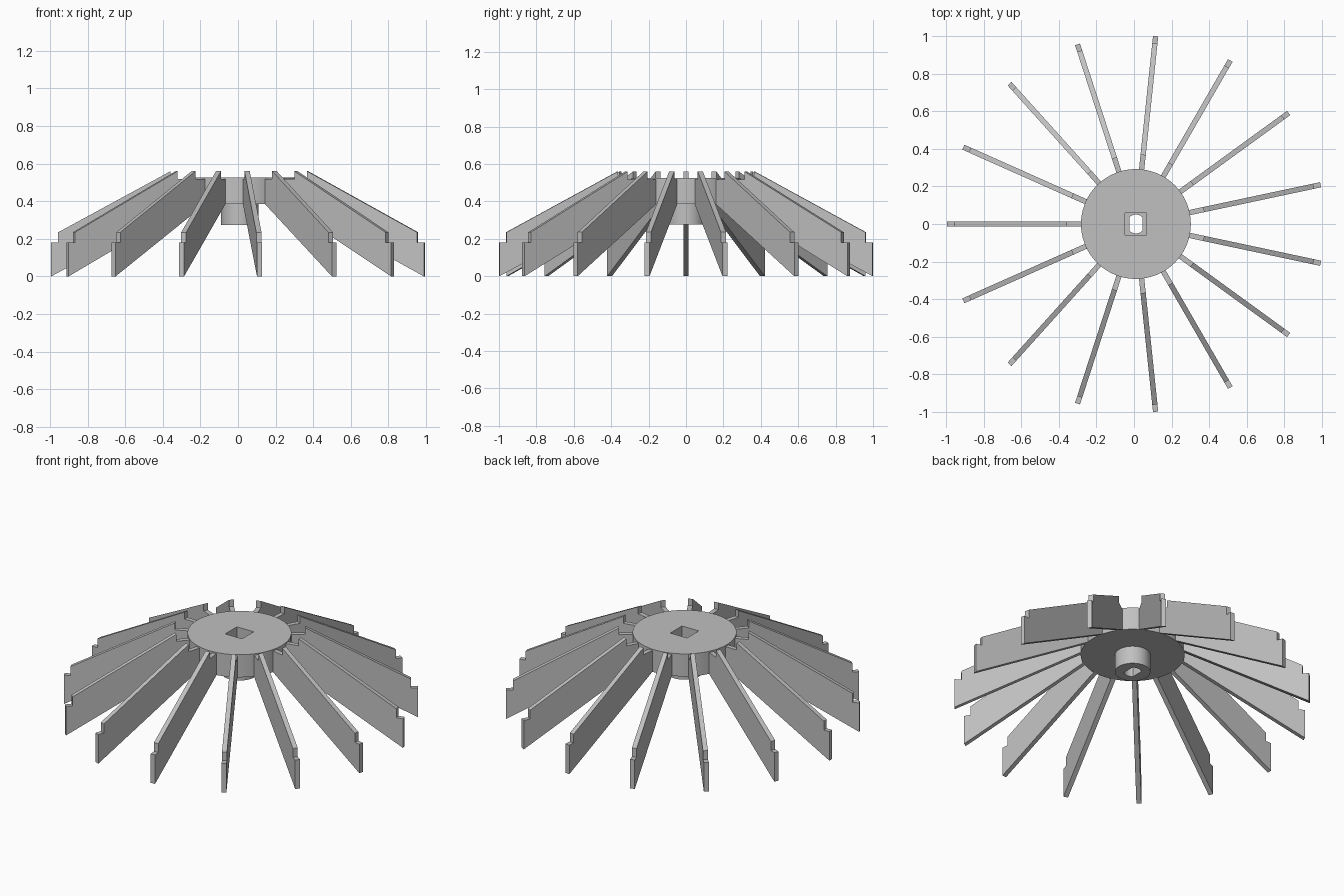
import bpy
import bmesh
from math import radians
from mathutils import Matrix, Vector

if "Cube" in bpy.data.objects:
    bpy.data.objects.remove(bpy.data.objects["Cube"])

CENTRE_X = 0.01
BLADES = 15
THICKNESS = 0.028

grey = bpy.data.materials.new("plain grey")
grey.use_nodes = True
colour = (0.53, 0.53, 0.53, 1)
grey.diffuse_color = colour
grey.node_tree.nodes["Principled BSDF"].inputs["Base Color"].default_value = colour


def finish(name, bm):
    bmesh.ops.recalc_face_normals(bm, faces=bm.faces)
    mesh = bpy.data.meshes.new(name)
    bm.to_mesh(mesh)
    bm.free()
    mesh.materials.append(grey)
    obj = bpy.data.objects.new(name, mesh)
    bpy.context.collection.objects.link(obj)
    obj.location.x = CENTRE_X
    return obj


def cylinder(name, radius, bottom, top, flat=None, sides=64):
    """Upright cylinder; flat limits x to make a slot with two flat sides."""
    bm = bmesh.new()
    bmesh.ops.create_cone(bm, cap_ends=True, segments=sides, radius1=radius, radius2=radius,
                          depth=top - bottom,
                          matrix=Matrix.Translation((0, 0, (top + bottom) / 2)))
    if flat:
        for side in (-1, 1):
            cut = bmesh.ops.bisect_plane(bm, geom=bm.verts[:] + bm.edges[:] + bm.faces[:],
                                         plane_co=(side * flat, 0, 0), plane_no=(side, 0, 0),
                                         clear_outer=True)
            edges = [e for e in cut["geom_cut"] if isinstance(e, bmesh.types.BMEdge)]
            bmesh.ops.holes_fill(bm, edges=edges)
    return finish(name, bm)


def box(name, size, bottom, top):
    bm = bmesh.new()
    bmesh.ops.create_cube(bm, size=1)
    bmesh.ops.scale(bm, vec=(size, size, top - bottom), verts=bm.verts)
    bmesh.ops.translate(bm, vec=(0, 0, (top + bottom) / 2), verts=bm.verts)
    return finish(name, bm)


def subtract(obj, cutter):
    mod = obj.modifiers.new("cut " + cutter.name, "BOOLEAN")
    mod.operation = "DIFFERENCE"
    mod.solver = "EXACT"
    mod.object = cutter


def smooth(obj):
    bpy.ops.object.select_all(action="DESELECT")
    obj.select_set(True)
    bpy.context.view_layer.objects.active = obj
    for mod in list(obj.modifiers):
        bpy.ops.object.modifier_apply(modifier=mod.name)
    bpy.ops.object.shade_smooth_by_angle(angle=radians(30))


# Disc with a square socket, and the shaft collar below it
disc = cylinder("disc", 0.292, 0.385, 0.525, sides=96)
collar = cylinder("collar", 0.1, 0.275, 0.386)
socket = box("socket_cutter", 0.115, 0.395, 0.6)
slot = cylinder("slot_cutter", 0.05, 0.2, 0.6, flat=0.034)
bpy.context.view_layer.update()
subtract(disc, socket)
subtract(disc, slot)
subtract(collar, slot)
for part in (disc, collar):
    smooth(part)
for cutter in (socket, slot):
    bpy.data.objects.remove(cutter)

# Blade outline as (radius, height), notched at both ends of its top edge
outline = [(0.285, 0.388), (1.004, 0), (1.004, 0.18), (0.966, 0.18), (0.966, 0.235),
           (0.368, 0.56), (0.368, 0.517), (0.285, 0.517)]
for i in range(BLADES):
    bm = bmesh.new()
    face = bm.faces.new([bm.verts.new((r, -THICKNESS / 2, z)) for r, z in outline])
    extruded = bmesh.ops.extrude_face_region(bm, geom=[face])["geom"]
    bmesh.ops.translate(bm, vec=Vector((0, THICKNESS, 0)),
                        verts=[v for v in extruded if isinstance(v, bmesh.types.BMVert)])
    blade = finish(f"blade_{i + 1}", bm)
    blade.rotation_euler.z = radians(180 + i * 360 / BLADES)
